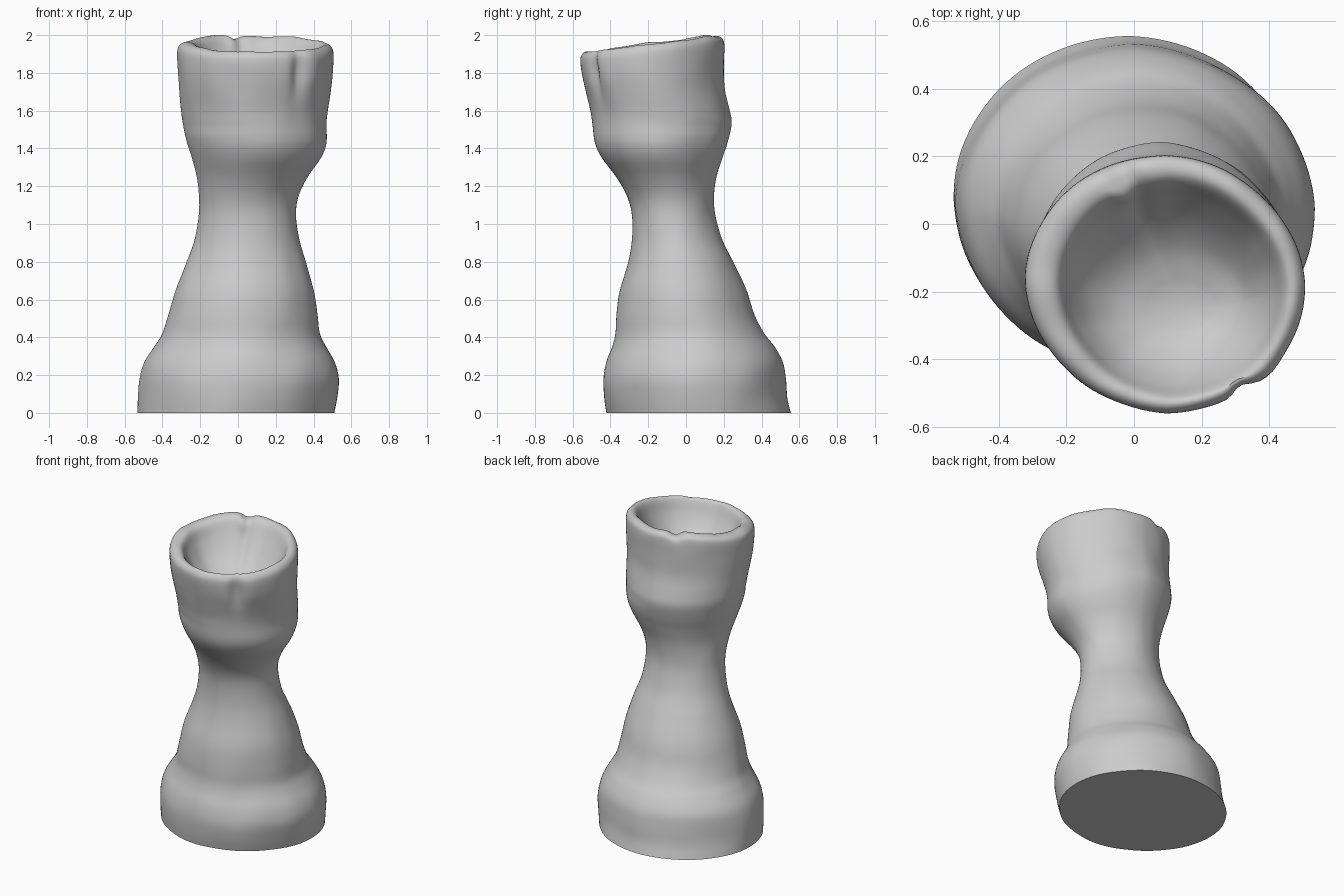
import bpy, bmesh, math
from mathutils import Vector, noise

if "Cube" in bpy.data.objects:
    bpy.data.objects.remove(bpy.data.objects["Cube"])

SEG, SUB = 112, 4

# Outer body sections: z, x min, x max, y min, y max
body = [
    (0.00, -.535, .510, -.420, .555), (0.08, -.530, .525, -.432, .535),
    (0.18, -.520, .535, -.437, .526), (0.27, -.497, .515, -.420, .512),
    (0.35, -.445, .470, -.390, .470), (0.42, -.400, .435, -.374, .415),
    (0.52, -.367, .420, -.368, .362), (0.65, -.332, .402, -.350, .320),
    (0.80, -.270, .360, -.305, .250), (0.92, -.228, .325, -.285, .190),
    (1.05, -.206, .308, -.287, .155), (1.15, -.206, .320, -.315, .148),
    (1.25, -.217, .368, -.372, .160), (1.35, -.243, .437, -.445, .192),
    (1.43, -.268, .467, -.482, .220), (1.53, -.290, .468, -.497, .242),
    (1.60, -.300, .475, -.506, .232), (1.70, -.311, .490, -.525, .206),
    (1.80, -.319, .504, -.545, .202), (1.90, -.322, .508, -.559, .204)]

# Rounded rim and hollow bowl, continuing the same sections
bowl = [
    (1.938, -.308, .495, -.550, .195), (1.952, -.270, .470, -.530, .165),
    (1.935, -.225, .445, -.508, .130), (1.860, -.190, .415, -.475, .080),
    (1.780, -.135, .370, -.430, .010), (1.715, -.050, .315, -.370, -.080),
    (1.680, .060, .230, -.310, -.180)]


def smooth_rows(rows):
    """Catmull-Rom resampling of the section table."""
    out = []
    for i in range(len(rows) - 1):
        p = [rows[min(max(j, 0), len(rows) - 1)] for j in range(i - 1, i + 3)]
        for k in range(SUB):
            t = k / SUB
            out.append([.5 * (2*b + (c - a)*t + (2*a - 5*b + 4*c - d)*t*t
                              + (3*b - a - 3*c + d)*t**3)
                        for a, b, c, d in zip(*p)])
    out.append(list(rows[-1]))
    return out


def bump(v, centre, width):
    return math.exp(-((v - centre) / width) ** 2)


def angle_bump(a, deg, width):
    d = (math.degrees(a) - deg + 180) % 360 - 180
    return math.exp(-(d / width) ** 2)


rows = smooth_rows(body + bowl)
rim_start = (len(body) - 1) * SUB
bm = bmesh.new()
rings = []
for i, (z, x0, x1, y0, y1) in enumerate(rows):
    cx, cy, rx, ry = (x0 + x1)/2, (y0 + y1)/2, (x1 - x0)/2, (y1 - y0)/2
    inside = i > rim_start + 2 * SUB
    ring = []
    for s in range(SEG):
        a = 2 * math.pi * s / SEG
        c, n = math.cos(a), math.sin(a)
        # Hand-moulded unevenness, slightly squeezed across one diagonal
        k = 1 + .012 * noise.noise(Vector((c * 2.5, n * 2.5, z * 5)))
        k -= (.035 if z > 1.5 else .022) * max(0, math.sin(2 * a))
        # Pinched groove on the front of the head, swelling beside it
        if not inside:
            k -= .075 * angle_bump(a, -56, 5) * bump(z, 1.84, .13)
            k += .02 * angle_bump(a, -43, 7) * bump(z, 1.80, .15)
        # Fold on the inner back of the rim
        if inside:
            k -= .06 * angle_bump(a, 115, 6) * bump(z, 1.93, .05)
        # Sloping, wavy rim
        w = min(max((z - 1.55) / .35, 0), 1)
        if inside:
            w = min(max((z - 1.65) / .28, 0), 1)
        w = w * w * (3 - 2 * w)
        dz = w * (.041 * n + .015 * angle_bump(a, 128, 20)
                  - .022 * angle_bump(a, 110, 6)
                  + .012 * angle_bump(a, 185, 25)
                  + .008 * noise.noise(Vector((c * 3, n * 3, 7))))
        ring.append(bm.verts.new((cx + rx * c * k, cy + ry * n * k, z + dz)))
    rings.append(ring)

# Skin between sections, flat base and bowl floor
for r0, r1 in zip(rings, rings[1:]):
    for s in range(SEG):
        t = (s + 1) % SEG
        bm.faces.new((r0[s], r0[t], r1[t], r1[s]))
bm.faces.new(rings[0][::-1])
floor = bm.verts.new((.145, -.245, 1.672))
for s in range(SEG):
    bm.faces.new((rings[-1][s], rings[-1][(s + 1) % SEG], floor))

mesh = bpy.data.meshes.new("moulded_rook")
bm.to_mesh(mesh)
bm.free()
rook = bpy.data.objects.new("moulded_rook", mesh)
bpy.context.collection.objects.link(rook)
bpy.context.view_layer.objects.active = rook
rook.select_set(True)
bpy.ops.object.shade_smooth_by_angle(angle=math.radians(50))
